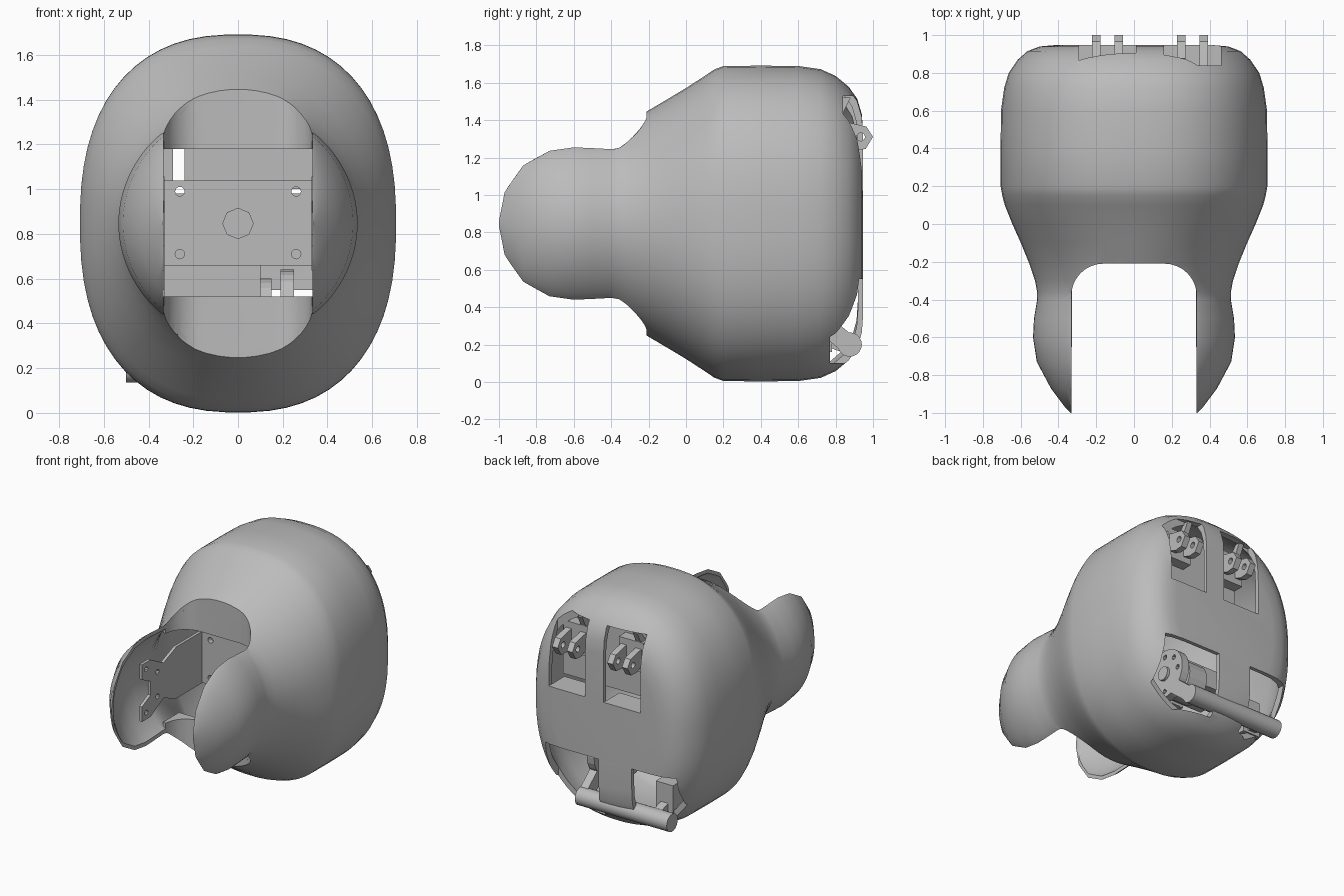
import bpy, bmesh
from math import sin, cos, pi
from mathutils import Matrix

if "Cube" in bpy.data.objects:
    bpy.data.objects.remove(bpy.data.objects["Cube"])

grey = bpy.data.materials.new("light_grey")
grey.use_nodes = True
grey.diffuse_color = (0.5, 0.5, 0.5, 1)
grey.node_tree.nodes["Principled BSDF"].inputs["Base Color"].default_value = (0.5, 0.5, 0.5, 1)
MID = 0.847  # height of the model's middle


def finish(bm, name):
    bmesh.ops.recalc_face_normals(bm, faces=bm.faces)
    mesh = bpy.data.meshes.new(name)
    bm.to_mesh(mesh)
    bm.free()
    mesh.materials.append(grey)
    ob = bpy.data.objects.new(name, mesh)
    bpy.context.collection.objects.link(ob)
    return ob


def box(name, x, y, z):
    bm = bmesh.new()
    bmesh.ops.create_cube(bm, size=1)
    for v in bm.verts:
        v.co = [lo + (hi - lo) * (c + 0.5) for (lo, hi), c in zip((x, y, z), v.co)]
    return finish(bm, name)


def cyl(name, centre, r, depth, axis, sides=16):
    bm = bmesh.new()
    bmesh.ops.create_cone(bm, cap_ends=True, segments=sides, radius1=r, radius2=r, depth=depth)
    turn = Matrix.Rotation(pi / 2, 4, "Y" if axis == "x" else "X")
    bmesh.ops.transform(bm, matrix=Matrix.Translation(centre) @ turn, verts=bm.verts)
    return finish(bm, name)


def prism(name, pts, lo, hi, axis):
    """Extrude a 2D outline along x (points are y, z) or z (points are x, y)."""
    bm = bmesh.new()
    place = (lambda a, b, t: (t, a, b)) if axis == "x" else (lambda a, b, t: (a, b, t))
    low = [bm.verts.new(place(a, b, lo)) for a, b in pts]
    high = [bm.verts.new(place(a, b, hi)) for a, b in pts]
    bm.faces.new(low)
    bm.faces.new(high)
    n = len(pts)
    for i in range(n):
        bm.faces.new((low[i], low[(i + 1) % n], high[(i + 1) % n], high[i]))
    return finish(bm, name)


def cut(target, tool):
    bpy.ops.object.select_all(action="DESELECT")
    bpy.context.view_layer.objects.active = target
    target.select_set(True)
    m = target.modifiers.new("cut", "BOOLEAN")
    m.object, m.operation, m.solver = tool, "DIFFERENCE", "EXACT"
    bpy.ops.object.modifier_apply(modifier=m.name)
    bpy.data.objects.remove(tool)


def smooth(ob, angle):
    bpy.ops.object.select_all(action="DESELECT")
    bpy.context.view_layer.objects.active = ob
    ob.select_set(True)
    bpy.ops.object.shade_smooth_by_angle(angle=angle)


# Stations along y: (y, half width, half height)
STATIONS = [(-1, .335, .03), (-.97, .365, .185), (-.87, .44, .32), (-.73, .515, .395),
            (-.6, .535, .413), (-.5, .53, .409), (-.4, .513, .404), (-.36, .513, .45),
            (-.3, .525, .525), (-.21, .555, .6), (-.1, .6, .665), (0, .645, .725),
            (.1, .685, .79), (.15, .698, .824), (.2, .707, .843), (.4, .707, .845),
            (.6, .705, .843), (.72, .688, .826), (.8, .664, .79), (.87, .616, .732),
            (.915, .565, .668), (.94, .5, .585), (.947, .42, .49)]


def loft(name, inset=0.0, sides=64):
    bm = bmesh.new()
    rings = []
    for y, hx, hz in STATIONS:
        mix = min(max((y + .4) / .19, 0), 1)          # 0 in the ears, 1 in the body
        k = .32 * (1 - mix)
        power = 2 / (2 + .4 * min(max((y + .2) / .4, 0), 1))
        bulge = power + .6 * (1 - mix)                # ears have a lens section
        hx, hz = max(hx - inset, k + .004), max(hz - inset, .01)
        ring = []
        for i in range(sides):
            a = 2 * pi * (i + .5) / sides
            c, s = cos(a), sin(a)
            px = (k + (hx - k) * abs(c) ** bulge) * (1 if c > 0 else -1)
            pz = hz * abs(s) ** power * (1 if s > 0 else -1)
            ring.append(bm.verts.new((px, y - inset * (y > .7), MID + pz)))
        rings.append(ring)
    for a, b in zip(rings, rings[1:]):
        for i in range(sides):
            j = (i + 1) % sides
            bm.faces.new((a[i], a[j], b[j], b[i]))
    bm.faces.new(rings[0])
    bm.faces.new(rings[-1])
    return finish(bm, name)


def gap(w=.332, back=-.21, r=.17):
    """Cutter for the gap between the ears: straight sides, rounded inner corners."""
    arc = [(w - r + r * cos(t * pi / 16), back - r + r * sin(t * pi / 16)) for t in range(9)]
    pts = [(w, -1.2)] + arc + [(-x, y) for x, y in reversed(arc)] + [(-w, -1.2)]
    return prism("gap", pts, -.2, 2, "z")


# Outer shell: hollow body with two dished ears
shell = loft("outer_shell")
cut(shell, loft("cavity", .028))
cut(shell, gap())

# Collar closing the body front around a square opening
collar = loft("front_collar", .004)
for y in ((-1.2, -.37), (-.18, 1.2)):
    cut(collar, box("trim", (-1, 1), y, (-.2, 2)))
for x in ((-1, -.355), (.355, 1)):
    cut(collar, box("trim", x, (-.5, 0), (-.2, 2)))
cut(collar, gap())
cut(collar, box("opening", (-.4, .4), (-.6, .2), (.52, 1.18)))
smooth(collar, .6)

# Rear windows above, corner cutouts below
WINDOWS = [((.16, .46), .84, (.98, 1.53)), ((-.29, .01), .84, (.98, 1.53)),
           ((.05, .5), .77, (.1, .55)), ((-.55, -.22), .77, (.1, .55))]
for xr, y, zr in WINDOWS:
    cut(shell, box("window", xr, (y, 1.2), zr))
smooth(shell, .6)

# U bracket: drilled back plate, centre boss and two forked arms
plate = box("bracket_plate", (-.335, .335), (.05, .09), (.66, 1.04))
for sx in (-.26, .26):
    for z in (.71, .99):
        cut(plate, cyl("hole", (sx, .07, z), .021, .2, "y"))
cyl("centre_boss", (0, .05, MID), .07, .02, "y", 8)
half = [(.09, .19), (-.25, .19), (-.4, .13), (-.55, .21), (-.65, .21), (-.65, .1), (-.55, .05)]
outline = [(y, MID + z) for y, z in half] + [(y, MID - z) for y, z in reversed(half)]
for side, name in ((1, "left"), (-1, "right")):
    x0, x1 = sorted((side * .328, side * .35))
    arm = prism(name + "_bracket_arm", outline, x0, x1, "x")
    for y, z in ((-.6, .16), (-.6, -.16), (-.47, .09), (-.47, -.09)):
        cut(arm, cyl("hole", (side * .34, y, MID + z), .018, .2, "x", 10))

# Crossbeam and rear panel inside the body
box("inner_beam", (-.33, .1), (.3, .6), (.52, .66))
box("rear_panel", (-.24, .47), (.74, .76), (1.0, 1.48))

# Upper hinge mounts behind the windows
lug = [(.8, 1.4), (.8, 1.28), (.9, 1.24), (.96, 1.245), (1, 1.31), (.965, 1.365), (.9, 1.38)]
for c, name in ((.31, "left"), (-.14, "right")):
    for d, part in ((.06, "outer"), (-.06, "inner")):
        ob = prism(f"{name}_{part}_hinge_lug", lug, c + d - .023, c + d + .023, "x")
        cut(ob, cyl("hole", (c + d, .935, 1.31), .022, .2, "x", 12))
    box(name + "_hinge_base", (c - .1, c + .1), (.76, .84), (1.22, 1.44))
    box(name + "_window_sill", (c - .15, c + .15), (.76, .92), (.96, .98))
    prism(name + "_hinge_brace", [(.78, 1.44), (.84, 1.44), (.88, 1.52), (.84, 1.52)],
          c - .08, c - .04, "x")

# Lower drive: motor, drilled disc and cross roller
DY, DZ = .62, .46
disc = cyl("drive_disc", (.22, DY, DZ), .18, .06, "x", 24)
for i in range(8):
    a = i * pi / 4
    cut(disc, cyl("hole", (.22, DY + .13 * cos(a), DZ + .13 * sin(a)), .018, .2, "x", 8))
cyl("drive_hub", (.2, DY, DZ), .05, .14, "x")
cyl("drive_motor", (.075, DY, DZ), .14, .15, "x", 24)
box("right_lower_bracket", (-.44, -.3), (.6, .78), (.16, .42))
prism("left_roller_arm", [(.66, .44), (.62, .34), (.85, .15), (.9, .24)], .19, .25, "x")
prism("right_roller_arm", [(.72, .3), (.72, .2), (.86, .15), (.9, .24)], -.4, -.34, "x")
smooth(cyl("cross_roller", (-.125, .875, .2), .065, .75, "x", 20), .6)
